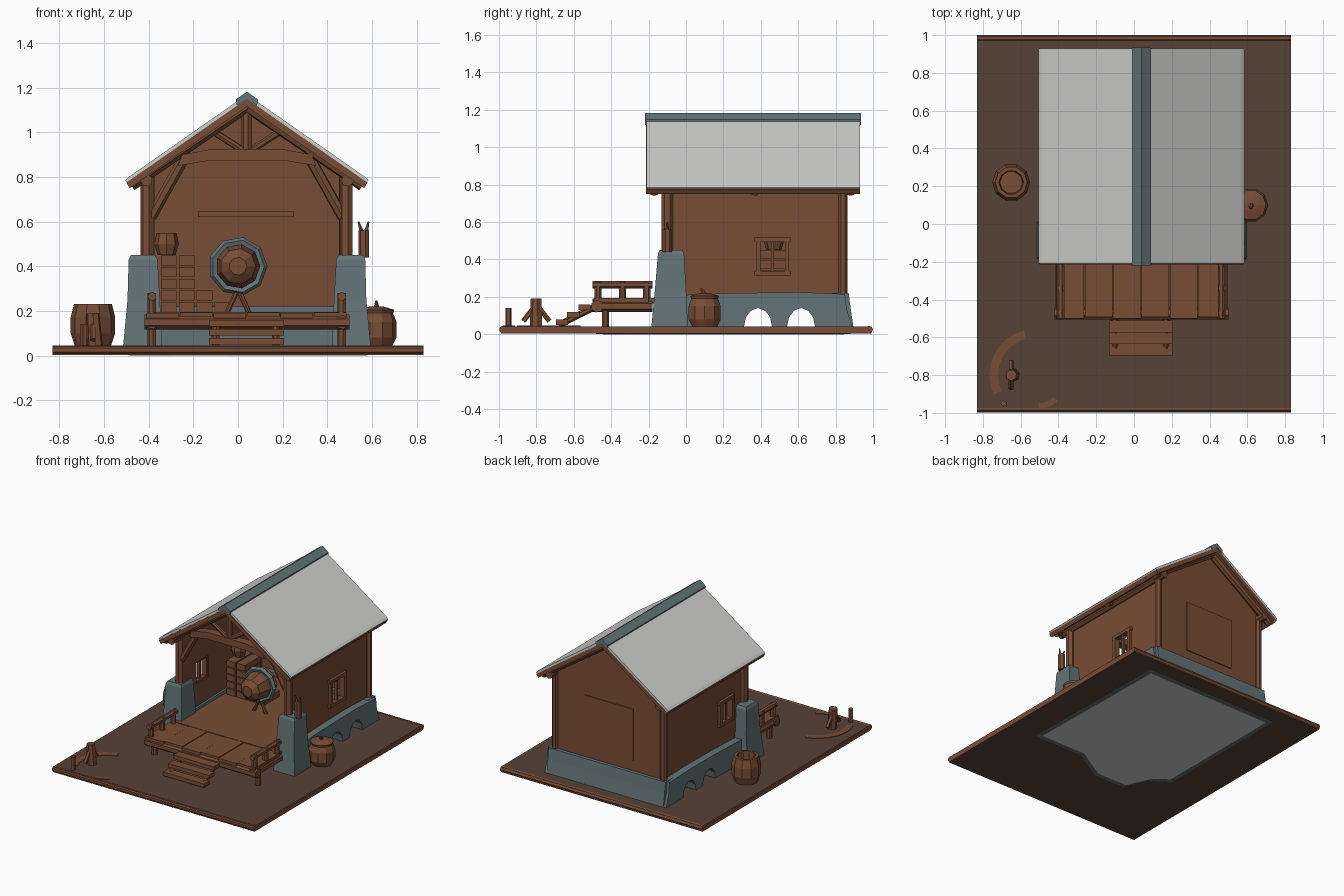
import bpy, bmesh, math
from mathutils import Vector

if "Cube" in bpy.data.objects:
    bpy.data.objects.remove(bpy.data.objects["Cube"])

def mat(name, c):
    m = bpy.data.materials.new(name)
    m.diffuse_color = (*c, 1)
    m.use_nodes = True
    m.node_tree.nodes["Principled BSDF"].inputs["Base Color"].default_value = m.diffuse_color
    return m

WOOD = mat("brown wood", (0.19, 0.073, 0.037))
EARTH = mat("dark earth", (0.095, 0.054, 0.036))
STONE = mat("blue grey stone", (0.125, 0.175, 0.185))
ROOF = mat("pale roof", (0.62, 0.62, 0.61))
CX = 0.04          # centre line of the house

def make(name, verts, faces, m):
    me = bpy.data.meshes.new(name)
    me.from_pydata([tuple(v) for v in verts], [], faces)
    bm = bmesh.new()
    bm.from_mesh(me)
    bmesh.ops.recalc_face_normals(bm, faces=bm.faces)
    bm.to_mesh(me)
    bm.free()
    me.materials.append(m)
    o = bpy.data.objects.new(name, me)
    bpy.context.collection.objects.link(o)
    return o

def loft(name, rings, m):
    """Skin a list of equal rings and cap both ends."""
    n = len(rings[0])
    v = [p for r in rings for p in r]
    f = [(k*n+i, k*n+(i+1) % n, (k+1)*n+(i+1) % n, (k+1)*n+i)
         for k in range(len(rings)-1) for i in range(n)]
    f += [tuple(range(n)), tuple(range(len(v)-n, len(v)))]
    return make(name, v, f, m)

def rect(x0, x1, y0, y1, z):
    return [(x0, y0, z), (x1, y0, z), (x1, y1, z), (x0, y1, z)]

def box(name, x0, x1, y0, y1, z0, z1, m=WOOD):
    return loft(name, [rect(x0, x1, y0, y1, z0), rect(x0, x1, y0, y1, z1)], m)

def prism_y(name, pts, y0, y1, m=WOOD):
    return loft(name, [[(x, y, z) for x, z in pts] for y in (y0, y1)], m)

def prism_x(name, pts, x0, x1, m=WOOD):
    return loft(name, [[(x, y, z) for y, z in pts] for x in (x0, x1)], m)

def log(name, a, b, r, m=WOOD, n=7, r2=None):
    a, b = Vector(a), Vector(b)
    q = (b-a).to_track_quat('Z', 'Y')
    ring = lambda c, r: [c + q @ Vector((r*math.cos(6.2832*i/n), r*math.sin(6.2832*i/n), 0)) for i in range(n)]
    return loft(name, [ring(a, r), ring(b, r if r2 is None else r2)], m)

def lathe(name, c, prof, m=WOOD, n=10, axis='z'):
    rings = []
    for r, h in prof:
        cs = [(r*math.cos(6.2832*i/n), r*math.sin(6.2832*i/n)) for i in range(n)]
        rings.append([(c[0]+a, c[1]+b, c[2]+h) if axis == 'z' else (c[0]+a, c[1]+h, c[2]+b) for a, b in cs])
    return loft(name, rings, m)

# ground slab: wooden sides, earth top and bottom
slab = box("ground_slab", -0.83, 0.83, -0.99, 0.99, 0.003, 0.042, EARTH)
slab.data.materials.append(WOOD)
for p in slab.data.polygons:
    p.material_index = 0 if abs(p.normal.z) > 0.5 else 1
for s in (-1, 1):
    log("slab_edge_log", (-0.83, s*0.98, 0.025), (0.83, s*0.98, 0.025), 0.02)
# underside footing patch
for nm, g, z, m in (("footing_border", 0, 0.002, STONE), ("footing_core", 0.035, 0.0, ROOF)):
    pts = [(-0.52+g, -0.22+g), (-0.38, -0.3+g), (-0.3, -0.48+g), (-0.05, -0.48+g), (0.2, -0.33+g),
           (0.61-g, -0.33+g), (0.59-g, 0.88-g), (-0.52+g, 0.87-g)]
    loft(nm, [[(x, y, h) for x, y in pts] for h in (z, 0.004)], m)

# stone foundation with two arches on each side
prof = [(-0.02, 0.04)]
for c in (0.385, 0.615):
    prof += [(c-0.075*math.cos(t*math.pi/6), 0.04+0.1*math.sin(t*math.pi/6)) for t in range(7)]
prof += [(0.89, 0.04), (0.86, 0.13), (0.85, 0.215), (0.6, 0.225), (0.25, 0.22), (-0.02, 0.21)]
for s in (-1, 1):
    a, b = sorted((CX+s*0.4, CX+s*0.5))
    prism_x("side_foundation", prof, a, b, STONE)
prism_x("back_foundation", [(0.78, 0.04), (0.895, 0.04), (0.88, 0.14), (0.87, 0.22), (0.78, 0.22)],
        CX-0.48, CX+0.48, STONE)

# corner pillars, posts and braces
for s in (-1, 1):
    X = lambda d: CX+s*d
    loft("stone_pillar", [rect(X(0.38), X(0.555), -0.185, 0.01, 0.04),
                          rect(X(0.39), X(0.535), -0.165, 0.0, 0.25),
                          rect(X(0.40), X(0.53), -0.15, -0.01, 0.43),
                          rect(X(0.41), X(0.52), -0.14, -0.02, 0.45)], STONE)
    log("front_post", (X(0.445), -0.1, 0.4), (X(0.445), -0.1, 0.82), 0.032)
    log("back_post", (X(0.445), 0.84, 0.2), (X(0.445), 0.84, 0.8), 0.025)
    log("post_brace", (X(0.43), -0.1, 0.62), (X(0.29), -0.1, 0.87), 0.025)
    log("wall_plate", (X(0.45), -0.2, 0.785), (X(0.45), 0.91, 0.785), 0.028)
    for y in (-0.17, 0.37, 0.88):
        log("rafter", (X(0.52), y, 0.765), (CX, y, 1.12), 0.03)
    # roof boards and pale covering
    prism_y("roof_boards", [(CX, 1.15), (X(0.54), 0.775), (X(0.525), 0.75), (CX, 1.115)], -0.215, 0.93)
    prism_y("roof_cover", [(CX, 1.17), (X(0.53), 0.8), (X(0.545), 0.785), (X(0.535), 0.775), (CX, 1.148)],
            -0.21, 0.93, ROOF)
    # ridge cap half
    prism_y("ridge_cap", [(CX, 1.182), (X(0.05), 1.147), (X(0.045), 1.12), (CX, 1.15)], -0.22, 0.935, STONE)

# side walls with one window each
for s, w0, w1, z0, z1 in ((-1, 0.05, 0.19, 0.38, 0.54), (1, 0.385, 0.54, 0.325, 0.505)):
    a, b = sorted((CX+s*0.415, CX+s*0.445))
    box("wall_front_part", a, b, -0.11, w0, 0.2, 0.8)
    box("wall_back_part", a, b, w1, 0.84, 0.2, 0.8)
    box("wall_under_window", a, b, w0, w1, 0.2, z0)
    box("wall_over_window", a, b, w0, w1, z1, 0.8)
    x = CX+s*0.445
    for y in (w0, w1):
        box("window_side_frame", x-0.02, x+0.02, y-0.012, y+0.012, z0-0.01, z1+0.01)
    for z in (z0, z1):
        box("window_cross_frame", x-0.02, x+0.02, w0-0.02, w1+0.02, z-0.012, z+0.012)
    box("window_bar", x-0.01, x+0.01, (w0+w1)/2-0.008, (w0+w1)/2+0.008, z0, z1)

# back gable wall and front truss
prism_y("back_wall", [(CX-0.445, 0.2), (CX+0.445, 0.2), (CX+0.445, 0.8), (CX, 1.13), (CX-0.445, 0.8)], 0.815, 0.845)
box("back_panel", CX-0.2, CX+0.2, 0.845, 0.852, 0.3, 0.68)
box("inner_shelf", -0.18, 0.25, 0.75, 0.82, 0.62, 0.645)
prism_y("collar_beam", [(-0.27, 0.85), (-0.12, 0.875), (0.2, 0.875), (0.35, 0.85), (0.33, 0.9),
                        (0.2, 0.925), (-0.12, 0.925), (-0.25, 0.9)], -0.19, -0.13)
log("king_post", (CX, -0.16, 0.9), (CX, -0.16, 1.12), 0.024)
for s in (-1, 1):
    log("truss_strut", (CX+s*0.02, -0.16, 0.92), (CX+s*0.16, -0.16, 1.01), 0.016)

# floor, deck planks, edge log
box("house_floor", CX-0.44, CX+0.44, -0.2, 0.83, 0.165, 0.195)
for i in range(6):
    x = CX-0.45+i*0.15
    box("deck_plank", x, x+0.146, -0.5+0.008*(i % 2), -0.2, 0.16, 0.19+0.003*(i % 2))
log("deck_edge_log", (CX-0.46, -0.475, 0.15), (CX+0.46, -0.475, 0.15), 0.034)
for s in (-1, 1):
    x = CX+s*0.425
    log("deck_side_log", (x, -0.5, 0.15), (x, -0.18, 0.15), 0.032)
    for y in (-0.47, -0.34, -0.21):
        log("rail_post", (x, y, 0.17), (x, y, 0.28), 0.02)
    log("top_rail", (x, -0.5, 0.265), (x, -0.18, 0.265), 0.02)
    log("deck_leg", (x, -0.43, 0.04), (x, -0.43, 0.16), 0.02)

# steps
for i in range(3):
    y, z = -0.54-0.06*i, 0.15-0.04*i
    box("step", -0.13, 0.205, y-0.035, y+0.03, z-0.02, z+0.008)
for x in (-0.1, 0.17):
    log("step_stringer", (x, -0.68, 0.05), (x, -0.48, 0.15), 0.018)

# round barrel with grey hoop on a stand inside
lathe("inner_barrel", (0.0, 0.22, 0.4), [(0.04, -0.11), (0.08, -0.08), (0.1, 0), (0.1, 0.1)], axis='y', n=9)
bpy.ops.mesh.primitive_torus_add(major_segments=9, minor_segments=5, major_radius=0.112, minor_radius=0.02,
                                 location=(0, 0.26, 0.4), rotation=(math.pi/2, 0, 0))
bpy.context.object.name = "grey_hoop"
bpy.context.object.data.materials.append(STONE)
for s in (-1, 1):
    log("hoop_stand", (s*0.05, 0.26, 0.19), (0, 0.26, 0.3), 0.012)

# stacked logs and small keg
for k in range(5):
    for j in range(max(2, 4-k)):
        x = -0.345+0.08*j
        box("stacked_wood", x, x+0.07, 0.36, 0.56-0.02*(j % 2), 0.195+0.052*k, 0.24+0.052*k)
lathe("small_keg", (-0.32, 0.47, 0.45), [(0.04, 0), (0.055, 0.05), (0.045, 0.1)], n=8)

# outdoor barrel (hollow top), pot and pillar ornament
lathe("barrel", (-0.65, 0.22, 0.04), [(0.08, 0), (0.1, 0.06), (0.1, 0.13), (0.085, 0.19), (0.065, 0.19), (0.06, 0.13)])
lathe("pot", (0.62, 0.1, 0.04), [(0.07, 0), (0.09, 0.04), (0.09, 0.11), (0.075, 0.15), (0.08, 0.165), (0.03, 0.18)])
log("pot_handle", (0.62, 0.1, 0.21), (0.62, 0.08, 0.245), 0.015, r2=0.005)
log("ornament_stem", (0.565, -0.1, 0.44), (0.565, -0.1, 0.56), 0.025)
for d in (-0.025, 0.02):
    log("ornament_tip", (0.565, -0.1, 0.52), (0.565+d, -0.1, 0.6), 0.015, r2=0.004, n=5)

# stump with leaning stakes, small stake, worn path on the ground
log("stump", (-0.64, -0.8, 0.04), (-0.65, -0.8, 0.19), 0.035, r2=0.03)
for d in (-0.07, 0.07):
    log("stump_stake", (-0.65, -0.8+d, 0.07), (-0.65, -0.8, 0.16), 0.014, n=5)
log("small_stake", (-0.69, -0.95, 0.04), (-0.69, -0.95, 0.14), 0.017, n=5)
for a0, a1 in ((105, 205), (275, 310)):
    ring = lambda r: [(-0.52+r*math.cos(math.radians(a0+(a1-a0)*i/8)),
                       -0.8+r*math.sin(math.radians(a0+(a1-a0)*i/8))) for i in range(9)]
    out = ring(0.245) if a0 < 200 else ring(0.18)
    inn = ring(0.2) if a0 < 200 else ring(0.15)
    loft("worn_path", [[(x, y, z) for x, y in out+inn[::-1]] for z in (0.04, 0.046)], WOOD)
